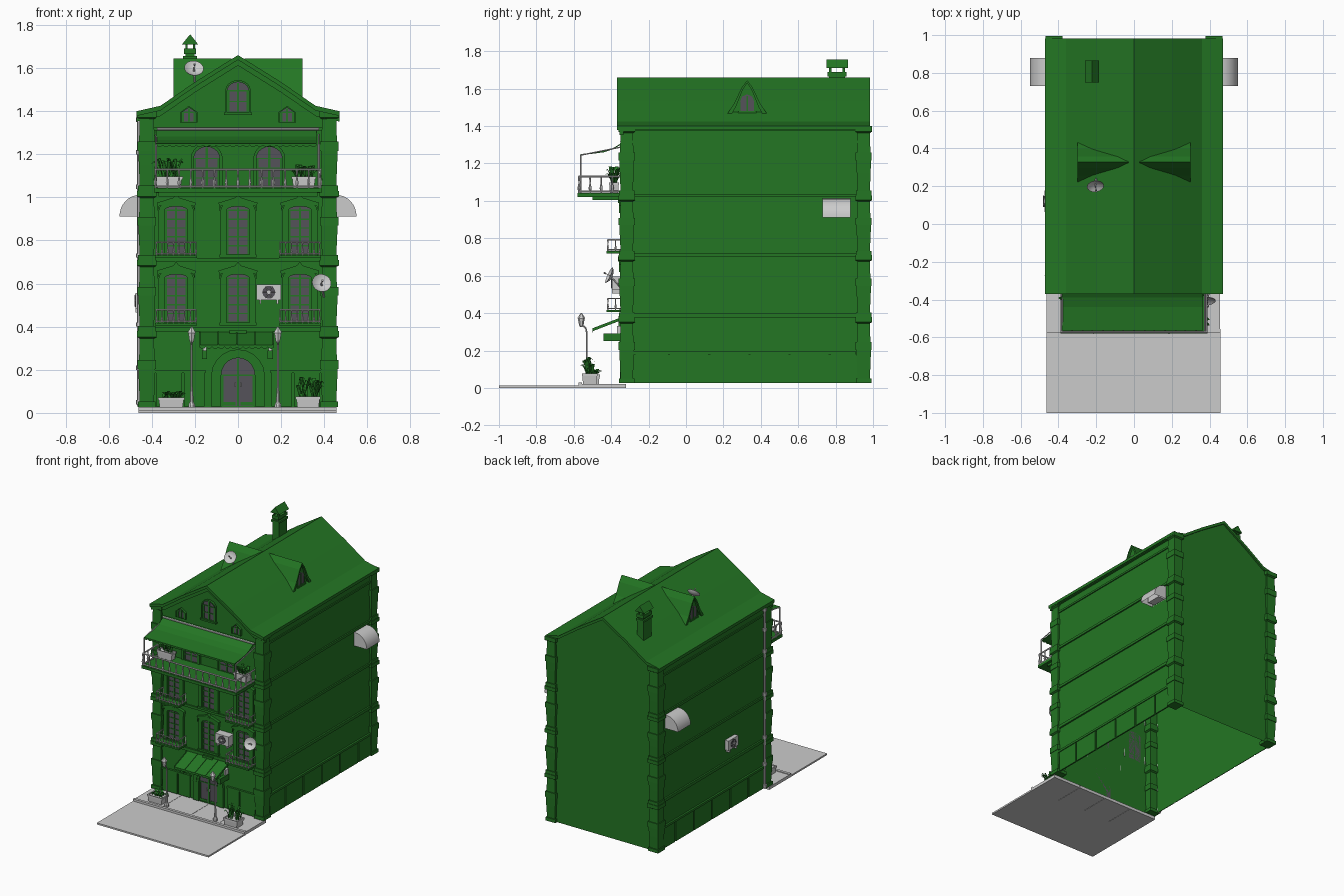
import bpy, bmesh, math, random
from mathutils import Matrix, Vector

if "Cube" in bpy.data.objects:
    bpy.data.objects.remove(bpy.data.objects["Cube"])
random.seed(4)
pi = math.pi

def material(name, c):
    m = bpy.data.materials.new(name)
    m.diffuse_color = (*c, 1)
    m.use_nodes = True
    m.node_tree.nodes["Principled BSDF"].inputs["Base Color"].default_value = m.diffuse_color
    return m
MATS = [material("building green", (0.017, 0.18, 0.017)),
        material("pale grey", (0.6, 0.6, 0.6)),
        material("window grey", (0.09, 0.085, 0.10))]
GREEN, GREY, GLASS = 0, 1, 2

class Part:
    """Collects simple solids into one named object."""
    def __init__(self, name, mat=GREEN):
        self.name, self.mat, self.M = name, mat, Matrix()
        self.v, self.f, self.m = [], [], []
    def add(self, verts, faces, mat=None):
        o = len(self.v)
        self.v += [self.M @ Vector(p) for p in verts]
        self.f += [[i + o for i in f] for f in faces]
        self.m += [self.mat if mat is None else mat] * len(faces)
    def prism(self, pts, axis, a, b, mat=None, open_last=False):
        put = {'x': lambda p, t: (t, p[0], p[1]), 'y': lambda p, t: (p[0], t, p[1]),
               'z': lambda p, t: (p[0], p[1], t)}[axis]
        n = len(pts)
        faces = [list(range(n)), list(range(2 * n - 1, n - 1, -1))]
        faces += [[i, (i + 1) % n, n + (i + 1) % n, n + i] for i in range(n - open_last)]
        self.add([put(p, a) for p in pts] + [put(p, b) for p in pts], faces, mat)
    def box(self, x0, x1, y0, y1, z0, z1, mat=None):
        self.prism([(x0, y0), (x1, y0), (x1, y1), (x0, y1)], 'z', z0, z1, mat)
    def rings(self, rings, mat=None, caps=True):
        n, v = len(rings[0]), [p for r in rings for p in r]
        f = [[k * n + i, k * n + (i + 1) % n, (k + 1) * n + (i + 1) % n, (k + 1) * n + i]
             for k in range(len(rings) - 1) for i in range(n)]
        if caps:
            f += [list(range(n)), list(range(len(v) - n, len(v)))]
        self.add(v, f, mat)
    def lathe(self, c, prof, n=8, mat=None, caps=True, sx=1, sy=1):
        self.rings([[(c[0] + sx * r * math.cos(2 * pi * (i + .5) / n), c[1] + sy * r * math.sin(2 * pi * (i + .5) / n),
                      c[2] + z) for i in range(n)] for r, z in prof], mat, caps)
    def tube(self, a, b, r, n=6, mat=None):
        a, b = Vector(a), Vector(b)
        q = (b - a).to_track_quat('Z', 'Y')
        circ = [q @ Vector((r * math.cos(2 * pi * i / n), r * math.sin(2 * pi * i / n), 0)) for i in range(n)]
        self.rings([[p + a for p in circ], [p + b for p in circ]], mat)
    def finish(self, smooth=False):
        me = bpy.data.meshes.new(self.name)
        me.from_pydata(self.v, [], self.f)
        for m in MATS:
            me.materials.append(m)
        me.polygons.foreach_set("material_index", self.m)
        bm = bmesh.new(); bm.from_mesh(me)
        bmesh.ops.recalc_face_normals(bm, faces=bm.faces)
        bm.to_mesh(me); bm.free()
        ob = bpy.data.objects.new(self.name, me)
        bpy.context.collection.objects.link(ob)
        if smooth:
            bpy.ops.object.select_all(action='DESELECT')
            ob.select_set(True); bpy.context.view_layer.objects.active = ob
            bpy.ops.object.shade_smooth_by_angle(angle=math.radians(40))

def arch(cx, w, z0, zs, h, n=10):
    a = [(cx - w * math.cos(pi * i / n), zs + h * math.sin(pi * i / n)) for i in range(n + 1)]
    return [(cx - w, z0)] + a + [(cx + w, z0)]
def mirror(half):
    return half + [(-x, z) for x, z in reversed(half) if x != 0]

WF, WS, BK = -0.335, 0.445, 0.97           # front wall, side wall, back wall
roof_line = mirror([(-0.47, 1.40), (-0.36, 1.425), (-0.2, 1.535), (0, 1.66)])
def shifted(d): return [(x, z - d) for x, z in roof_line]

# Hollow wall shell with gables, open underneath
p = Part("walls")
body = [(max(-WS, min(WS, x)), z) for x, z in shifted(0.012)]
p.prism([(-WS, 0.027)] + body + [(WS, 0.027)], 'y', WF, BK, open_last=True)
p.finish()

# Roof slab and the raking trim on the front gable
p = Part("roof")
p.prism(roof_line + shifted(0.022)[::-1], 'y', -0.37, 0.983)
p.finish()
p = Part("gable_trim")
p.prism(shifted(0.022) + shifted(0.048)[::-1], 'y', -0.355, WF)
p.finish()

# Corner pilasters with a base, bulging shaft and capital per storey
p = Part("corner_pilasters")
levels = [0.027, 0.38, 0.71, 1.03, 1.40]
shape = [(0, .008), (.07, .008), (.07, 0), (.32, .004), (.5, .006), (.5, .01), (.62, .01), (.62, .003), (.9, .0), (.92, .012), (1, .012)]
for sx in (-1, 1):
    for cy in (-0.317, 0.95):
        prof = [(0.033 + e, a + (b - a) * t) for a, b in zip(levels, levels[1:]) for t, e in shape]
        p.lathe((sx * 0.423, cy, 0), [(r * 2 ** .5, z) for r, z in prof], 4)
p.finish()

# Storey bands, eaves cornice and ground panels
p = Part("storey_bands")
for z, h, e in ((0.375, .022, .012), (0.70, .018, .01), (1.02, .018, .01), (1.31, .014, .008), (1.375, .018, .016)):
    if z != 1.375:
        p.box(-WS, WS, WF - e, WF, z, z + h)
    for s in (-1, 1):
        p.box(*sorted((s * WS, s * (WS + e))), WF, BK, z, z + h)
p.finish()
p = Part("ground_panels")
for s in (-1, 1):
    p.box(*sorted((s * WS, s * (WS + .014))), -0.28, 0.91, 0.18, 0.196)
    for i in range(6):
        y = -0.3 + i * 0.215 + (0.03 if i == 0 else 0)
        p.box(*sorted((s * WS, s * (WS + .008))), y, -0.3 + i * .215 + .203, 0.03, 0.18)
    for a, b in ((.155, .25), (.26, .38)):
        p.box(*sorted((s * a, s * b)), WF - .01, WF, 0.03, 0.185)
    p.box(*sorted((s * .15, s * .39)), WF - .015, WF, 0.185, 0.198)
p.finish()

# Windows: glass plate, surround, glazing bars
def window(p, cx, w, z0, zs, h, fw, rows, n=10, extra=0):
    inner, outer = arch(cx, w, z0, zs, h, n), arch(cx, w + fw, z0, zs + extra, h + fw, n)
    p.prism(inner, 'y', WF - .004, WF, GLASS)
    p.prism(outer + inner[::-1], 'y', WF - .016, WF)
    for k in (-1, 0, 1):
        x = cx + k * (w - .005)
        p.box(x - .005, x + .005, WF - .009, WF, z0, zs + (h - .004 if k == 0 else 0))
    for i in range(rows + 1):
        z = z0 + (zs - z0) * i / rows
        p.box(cx - w, cx + w, WF - .008, WF, z - .003, z + .003)
p = Part("casement_windows")
for z0 in (0.42, 0.735):
    for cx in (-0.287, 0, 0.287):
        window(p, cx, 0.053, z0, z0 + .205, .018, .028, 5)
        p.box(cx - .085, cx + .085, WF - .022, WF, z0 - .014, z0)
        p.prism([(cx - .085, z0 + .2), (cx - .09, z0 + .24), (cx, z0 + .268), (cx + .09, z0 + .24),
                 (cx + .085, z0 + .2), (cx + .08, z0 + .225), (cx, z0 + .25), (cx - .08, z0 + .225)], 'y', WF - .022, WF)
        p.prism([(cx - .02, z0 + .255), (cx, z0 + .282), (cx + .02, z0 + .255)], 'y', WF - .028, WF)
p.finish()
p = Part("arched_windows")
for cx in (-0.145, 0.145):
    window(p, cx, 0.06, 1.045, 1.18, .055, .014, 3)
    p.box(cx - .012, cx + .012, WF - .025, WF, 1.235, 1.26)
p.finish()
p = Part("gable_windows")
window(p, 0, 0.05, 1.395, 1.495, .04, .009, 2)
for cx in (-0.228, 0.228):
    window(p, cx, 0.032, 1.348, 1.395, .022, .008, 1, 2)
p.box(-.065, .065, WF - .02, WF, 1.383, 1.395)
p.finish()

# Arched double door
p = Part("front_door")
window(p, 0, 0.078, 0.03, 0.175, .08, .018, 1)
for s in (-1, 1):
    p.box(*sorted((s * .012, s * .07)), WF - .007, WF, 0.035, 0.05)
    p.lathe((s * .012, WF - .014, .13), [(.004, -.01), (.004, .01)], 6, GREY)
    p.box(*sorted((s * .096, s * .125)), WF - .018, WF, 0.03, 0.17)
p.prism(arch(0, .125, .17, .17, .125) + arch(0, .096, .17, .17, .098)[::-1], 'y', WF - .02, WF)
p.finish()

# Awnings with scalloped edges
def awning(p, x0, x1, line, drop, n):
    p.prism(line + [(y, z - .006) for y, z in line[::-1]], 'x', x0, x1)
    y, z = line[-1]
    for i in range(n):
        a, w = x0 + (x1 - x0) * i / n, (x1 - x0) / n
        p.prism([(a + w * t / 4, z - drop * (.5 + .5 * math.sin(pi * t / 4))) for t in range(5)] + [(a + w, z), (a, z)],
                'y', y, y + .004)
p = Part("door_awning")
awning(p, -0.178, 0.167, [(WF, .378), (-.5, .315)], .018, 12)
for i in range(5):
    x = -.176 + i * .085
    p.prism([(WF, .382), (WF, .366), (-.5, .303), (-.5, .319)], 'x', x - .003, x + .003)
for x in (-0.155, 0.15):                       # brackets under the awning
    p.box(x - .012, x + .012, -.44, WF, 0.25, 0.29)
    p.box(x - .008, x + .008, -.37, WF, 0.29, 0.33, GREY)
p.box(-.04, .04, -.36, WF, .31, .385)
p.finish()
p = Part("balcony_awning")
awning(p, -0.38, 0.365, [(WF, 1.315), (-.39, 1.282), (-.44, 1.266), (-.5, 1.258), (-.565, 1.25)], .016, 24)
p.tube((-.375, -.345, 1.318), (.375, -.345, 1.318), .007, 8, GREY)
for x in (-.38, .375):
    p.tube((x, -.562, 1.04), (x, -.562, 1.245), .005, 6, GREY)
    p.tube((x, -.562, 1.245), (x, WF, 1.29), .004, 6, GREY)
p.finish()

# Balconies with turned railings
def railing(p, x0, x1, yf, z0, z1, n, ns, r):
    path = [(x0, WF), (x0, yf), (x1, yf), (x1, WF)]
    h = z1 - z0
    for (a, b), k in zip(zip(path, path[1:]), (ns, n, ns)):
        for z in (z0 + .008, z1):
            p.tube((*a, z), (*b, z), r, 6, GREY)
        for i in range(k + 1):
            c = (a[0] + (b[0] - a[0]) * i / k, a[1] + (b[1] - a[1]) * i / k, z0)
            p.lathe(c, [(r * .8, 0), (r * 1.5, h * .3), (r * .6, h * .6), (r, h)], 6, GREY)
for i, (cx, z) in enumerate([(x, z) for z in (.413, .727) for x in (-.287, .287)]):
    p = Part(f"small_balcony_{i + 1}")
    p.box(cx - .097, cx + .097, -.425, WF, z - .008, z + .004)
    railing(p, cx - .092, cx + .092, -.418, z + .004, z + .065, 7, 2, .0035)
    p.finish()
p = Part("grand_balcony")
p.box(-.39, .39, -.58, WF, 1.022, 1.043)
p.box(-.37, .37, -.5, WF, 1.005, 1.022)
railing(p, -.383, .383, -.572, 1.043, 1.13, 14, 4, .0055)
p.finish()

# Side dormers
for side, s in (("left", -1), ("right", 1)):
    p = Part(side + "_dormer")
    p.M = Matrix.Translation((0, .327, 0)) @ Matrix.Scale(s, 4, (1, 0, 0))
    out = mirror([(-.113, 1.455), (-.07, 1.52), (-.03, 1.605), (0, 1.645)])
    p.prism(out + [(y * .85, z - .015) for y, z in out[::-1]], 'x', .03, .3)
    p.prism([(y * .9, z - .008) for y, z in out], 'x', .05, .285)
    p.prism(arch(0, .038, 1.48, 1.53, .04, 4), 'x', .28, .289, GLASS)
    for y in (-.04, 0, .04):
        p.box(.28, .293, y - .004, y + .004, 1.475, 1.56 if y == 0 else 1.53)
    p.box(.28, .296, -.05, .05, 1.468, 1.48)
    p.finish()

# Chimney
p = Part("chimney")
p.box(-.248, -.196, .76, .855, 1.46, 1.64)
p.box(-.255, -.19, .753, .862, 1.64, 1.655)
p.box(-.25, -.195, .757, .858, 1.665, 1.69)
p.box(-.243, -.202, .765, .85, 1.655, 1.665)
for x in (-.244, -.209):
    for y in (.765, .838):
        p.box(x, x + .01, y, y + .012, 1.69, 1.712)
p.prism([(-.26, 1.71), (-.222, 1.757), (-.185, 1.71)], 'y', .75, .865)
p.finish()

# Rounded vent hoods on both sides
for side, s in (("left", -1), ("right", 1)):
    p = Part(side + "_vent_hood", GREY)
    p.M = Matrix.Scale(s, 4, (1, 0, 0))
    arc = [(.455 + .095 * math.sin(pi / 2 * i / 8), .912 + .1 * math.cos(pi / 2 * i / 8)) for i in range(9)]
    p.prism([(WS, .912), (WS, 1.012)] + arc, 'y', .73, .88, open_last=True)
    p.box(WS, .5, .75, .86, .918, .97)
    p.finish(True)

# Air conditioners
for name, M in (("front_air_conditioner", Matrix.Translation((.143, WF, .56))),
                ("side_air_conditioner", Matrix.Translation((-WS, .12, .52)) @ Matrix.Rotation(-pi / 2, 4, 'Z'))):
    p = Part(name, GREY)
    d = -.06 if name[0] == "f" else -.03
    p.M = M
    p.box(-.057, .057, d, 0, -.036, .036)
    base = p.M
    p.M = base @ Matrix.Translation((0, d, 0)) @ Matrix.Rotation(pi / 2, 4, 'X')
    p.lathe((0, 0, 0), [(.03, 0), (.03, .003)], 16, GLASS)
    p.lathe((0, 0, 0), [(.009, 0), (.009, .006)], 10)
    for i in range(3):
        a = i * pi / 3
        e = (.03 * math.cos(a), .03 * math.sin(a), .004)
        p.tube((-e[0], -e[1], .004), e, .002, 4)
    p.M = base
    for x in (-.04, .04):
        p.box(x - .004, x + .004, d, 0, -.055, -.036)
    p.finish()

# Drainpipe on the left side
p = Part("drainpipe", GREY)
p.tube((-.458, -.272, .03), (-.458, -.272, 1.37), .01, 8)
for z in (.04, .2, .4, .72, 1.04, 1.2, 1.35):
    p.tube((-.458, -.272, z), (-.458, -.272, z + .02), .015, 8)
p.finish(True)

# Satellite dishes
for name, c, d, foot in (("wall_dish", (.387, -.405, .6), (.15, -.85, .4), (.40, -.345, .53)),
                         ("roof_dish", (-.205, .205, 1.595), (.1, -.75, .65), (-.2, .24, 1.53))):
    p = Part(name, GREY)
    q = Vector(d).to_track_quat('Z', 'Y').to_matrix().to_4x4()
    p.M = Matrix.Translation(c) @ q
    p.lathe((0, 0, 0), [(.003, -.012), (.02, -.009), (.036, -.002), (.045, .006), (.045, .008), (.035, .001), (.02, -.006), (.003, -.009)], 20)
    p.tube((0, 0, -.01), (0, 0, .03), .002)
    p.lathe((0, 0, .028), [(.005, 0), (.005, .01)], 8)
    p.M = Matrix()
    p.tube(c, foot, .005)
    p.finish(True)

# Street lamps
for side, x in (("left", -.215), ("right", .185)):
    p = Part(side + "_street_lamp", GREY)
    p.lathe((x, -.53, .022), [(.016, 0), (.016, .015), (.009, .03), (.007, .08), (.005, .1), (.005, .27)], 8)
    bend = [(-.53, .29), (-.535, .318), (-.548, .332), (-.56, .335)]
    for a, b in zip(bend, bend[1:]):
        p.tube((x, *a), (x, *b), .005)
    p.lathe((x, -.56, .325), [(.006, 0), (.012, .01), (.018, .045), (.022, .046), (.012, .062), (.003, .075)], 6)
    p.finish()

# Planters with arching leaves
def planter(name, c, hx, hy, h, leaf_h, count):
    p = Part(name, GREY)
    k = 2 ** .5
    p.lathe(c, [(.85 * k, 0), (.93 * k, h * .75), (k, h * .75), (k, h), (.85 * k, h), (.85 * k, h * .9)], 4, sx=hx, sy=hy)
    for i in range(count):
        a, l = random.uniform(0, 2 * pi), random.uniform(.55, 1) * leaf_h
        b = Vector((c[0] + random.uniform(-.7, .7) * hx, c[1] + random.uniform(-.5, .5) * hy, c[2] + h * .9))
        out, side = Vector((math.cos(a), math.sin(a), 0)), Vector((-math.sin(a), math.cos(a), 0))
        v = []
        for t, w, up in ((0, .003, 0), (.4, .008, .65), (.75, .009, 1), (1.1, .001, .85)):
            m = b + out * t * .035 + Vector((0, 0, up * l))
            v += [m - side * w, m + side * w]
        p.add(v, [[j, j + 1, j + 3, j + 2] for j in (0, 2, 4)], GREEN)
    p.finish()
planter("left_street_planter", (-.31, -.5, .022), .062, .04, .05, .035, 22)
planter("right_street_planter", (.325, -.515, .022), .058, .042, .055, .095, 26)
planter("left_balcony_planter", (-.32, -.385, 1.043), .064, .026, .055, .095, 18)
planter("right_balcony_planter", (.305, -.385, 1.043), .057, .026, .055, .06, 18)

# Street, kerb and paving slabs
p = Part("street", GREY)
p.box(-.462, .457, -1, -.57, 0, .012)
p.finish()
p = Part("pavement", GREY)
for i in range(4):
    x = -.462 + i * .23
    p.box(x, x + .228, -.555, -.32, 0, .022)
p.box(-.462, .457, -.575, -.555, 0, .028)
p.finish()
